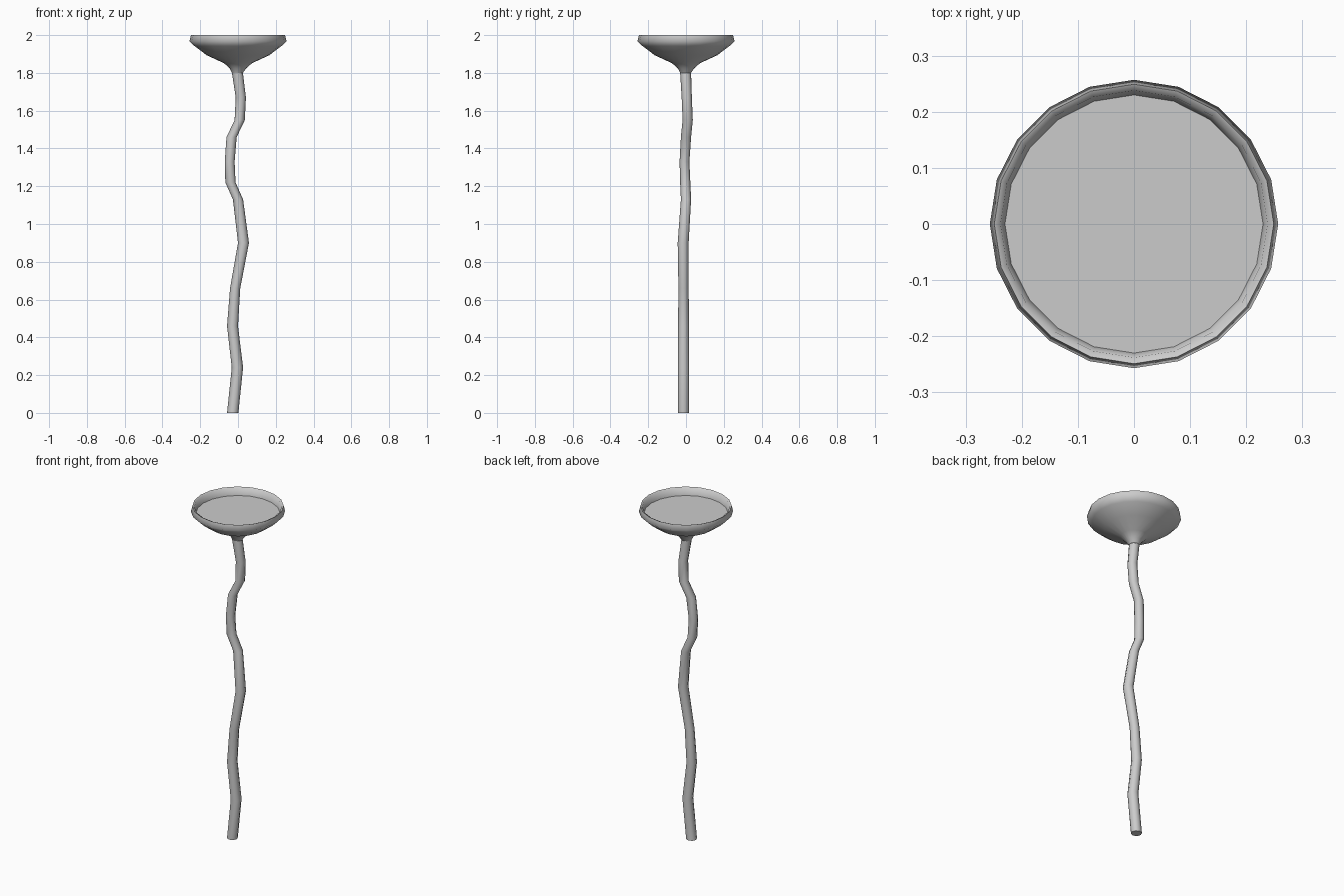
import bpy, bmesh, math

if "Cube" in bpy.data.objects:
    bpy.data.objects.remove(bpy.data.objects["Cube"])


def loft(name, rings, sides, cap_start=False, cap_end=False, angle=50):
    """Skin a stack of horizontal rings given as (x, y, z, radius)."""
    bm = bmesh.new()
    loops = []
    for x, y, z, r in rings:
        loops.append([bm.verts.new((x + r * math.cos(2 * math.pi * i / sides),
                                    y + r * math.sin(2 * math.pi * i / sides), z))
                      for i in range(sides)])
    for a, b in zip(loops, loops[1:]):
        for i in range(sides):
            j = (i + 1) % sides
            bm.faces.new((a[i], a[j], b[j], b[i]))
    if cap_start:
        bm.faces.new(loops[0][::-1])
    if cap_end:
        bm.faces.new(loops[-1])
    mesh = bpy.data.meshes.new(name)
    bm.to_mesh(mesh)
    bm.free()
    obj = bpy.data.objects.new(name, mesh)
    bpy.context.collection.objects.link(obj)
    bpy.ops.object.select_all(action='DESELECT')
    obj.select_set(True)
    bpy.context.view_layer.objects.active = obj
    bpy.ops.object.shade_smooth_by_angle(angle=math.radians(angle))
    return obj


# Crooked stem, slightly thinner towards the top
stem_path = [
    (-0.028, -0.013, 0.00, 0.030), (-0.003, -0.013, 0.24, 0.030),
    (-0.029, -0.013, 0.46, 0.029), (-0.015, -0.013, 0.66, 0.027),
    (0.029, -0.015, 0.90, 0.029), (0.000, 0.000, 1.13, 0.027),
    (-0.040, -0.004, 1.22, 0.027), (-0.044, -0.008, 1.33, 0.026),
    (-0.034, 0.000, 1.46, 0.027), (0.009, 0.009, 1.55, 0.027),
    (0.015, 0.004, 1.67, 0.027), (-0.003, -0.002, 1.80, 0.029),
]
loft("stem", stem_path, 8, cap_start=True)

# Flared head with a rolled rim and a recessed flat top
head_profile = [(0.029, 1.80), (0.044, 1.825), (0.075, 1.852), (0.165, 1.893),
                (0.230, 1.942), (0.257, 1.968), (0.249, 2.00),
                (0.238, 1.995), (0.230, 1.955)]
head_rings = [(-0.003 if z < 1.81 else 0, -0.002 if z < 1.81 else 0, z, r)
              for r, z in head_profile]
loft("head", head_rings, 20, cap_end=True, angle=70)
